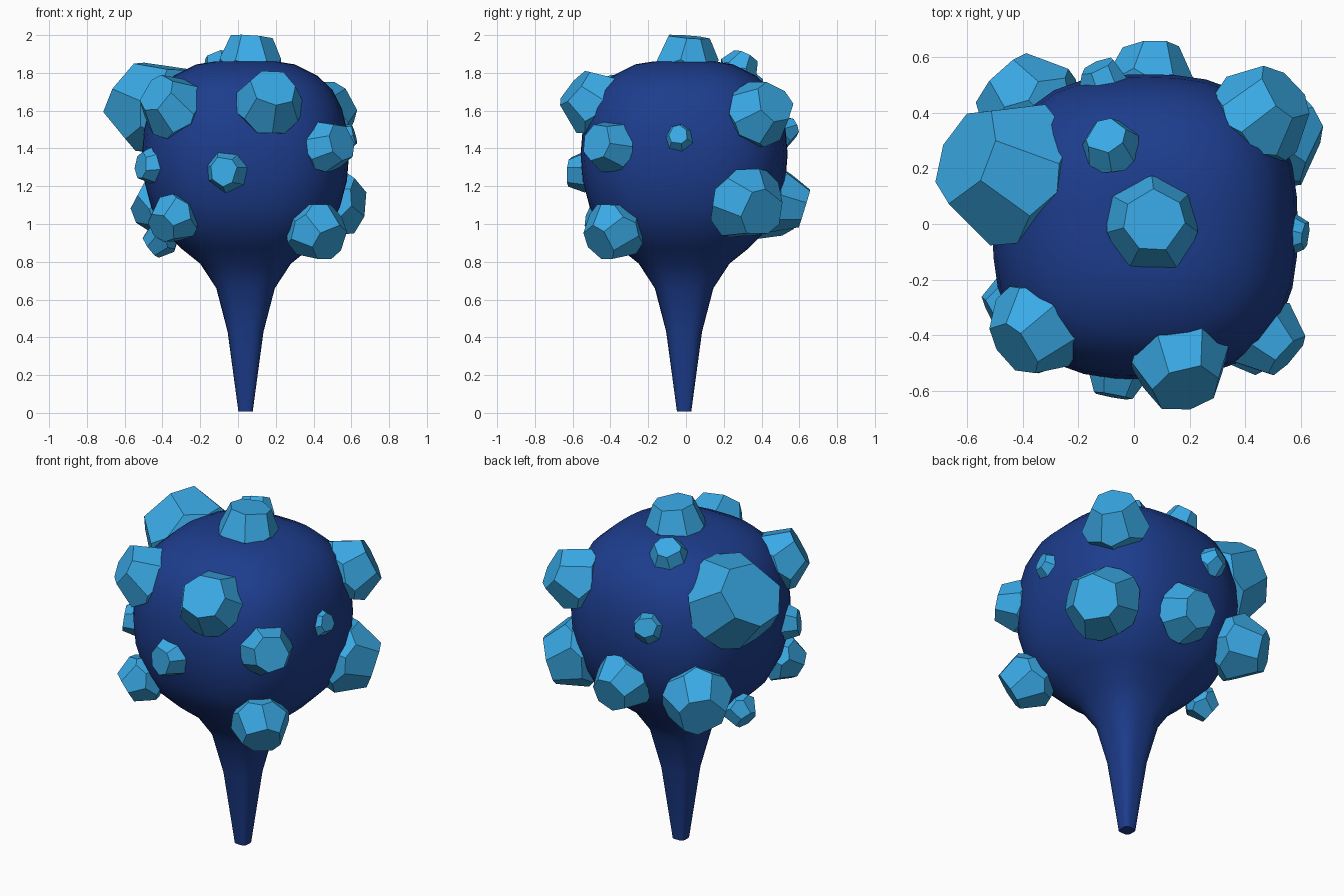
import bpy, bmesh, math, random
from mathutils import Vector, Matrix

cube = bpy.data.objects.get("Cube")
if cube:
    bpy.data.objects.remove(cube)


def material(name, rgb):
    mat = bpy.data.materials.new(name)
    mat.use_nodes = True
    mat.diffuse_color = (*rgb, 1)
    mat.node_tree.nodes["Principled BSDF"].inputs["Base Color"].default_value = (*rgb, 1)
    return mat


def add_object(name, bm, mat):
    bmesh.ops.recalc_face_normals(bm, faces=bm.faces)
    mesh = bpy.data.meshes.new(name)
    bm.to_mesh(mesh)
    bm.free()
    mesh.materials.append(mat)
    obj = bpy.data.objects.new(name, mesh)
    bpy.context.collection.objects.link(obj)
    return obj


navy = material("navy_blue", (0.012, 0.046, 0.265))
sky = material("sky_blue", (0.042, 0.40, 0.79))
AXIS = Vector((0.04, -0.01, 0))

# Body: rounded-square rings tapering into a thin stalk (half width, height)
profile = [(0.038, 0.008), (0.095, 0.43), (0.155, 0.66), (0.24, 0.79),
           (0.34, 0.87), (0.44, 0.97), (0.5, 1.09), (0.537, 1.23),
           (0.548, 1.37), (0.537, 1.5), (0.51, 1.61), (0.46, 1.71),
           (0.38, 1.785), (0.26, 1.845), (0.16, 1.861)]
SIDES = 32


def ring_point(half, z, i):
    a = math.tau * i / SIDES
    c, s = abs(math.cos(a)), abs(math.sin(a))
    power = 2.65 + 2 * max(0, 0.6 - z)      # the stalk is squarer near its foot
    r = half / (c ** power + s ** power) ** (1 / power)
    return AXIS + Vector((r * math.cos(a), r * math.sin(a), z))


bm = bmesh.new()
rings = [[bm.verts.new(ring_point(h, z, i)) for i in range(SIDES)] for h, z in profile]
for low, high in zip(rings, rings[1:]):
    for i in range(SIDES):
        j = (i + 1) % SIDES
        bm.faces.new((low[i], low[j], high[j], high[i]))
bm.faces.new(rings[0])
bm.faces.new(rings[-1])
body = add_object("body_and_stalk", bm, navy)
bpy.context.view_layer.objects.active = body
body.select_set(True)
bpy.ops.object.shade_smooth_by_angle(angle=math.radians(35))
body.select_set(False)


# Nodules: a block cut by planes into a faceted lump with a broad outward cap
def nodule(name, x, y, z, size, seed):
    rng = random.Random(seed)
    bm = bmesh.new()
    bmesh.ops.create_cube(bm, size=4)
    spin = rng.uniform(0, 360)
    planes = [(rng.uniform(83, 88), spin, 0.83), (-90, 0, 0.83)]
    for elevation, count, offset in ((22, 7, 0), (-32, 7, 25)):
        for k in range(count):
            planes.append((elevation + rng.uniform(-6, 6),
                           spin + offset + 360 * k / count + rng.uniform(-6, 6),
                           rng.uniform(0.88, 0.92)))
    for elevation, turn, distance in planes:
        e, t = math.radians(elevation), math.radians(turn)
        n = Vector((math.cos(e) * math.cos(t), math.cos(e) * math.sin(t), math.sin(e)))
        cut = bmesh.ops.bisect_plane(bm, geom=bm.verts[:] + bm.edges[:] + bm.faces[:],
                                     plane_co=n * distance, plane_no=n, clear_outer=True)
        edges = [g for g in cut["geom_cut"] if isinstance(g, bmesh.types.BMEdge)]
        if edges:
            bmesh.ops.contextual_create(bm, geom=edges)
    centre = Vector((x, y, z))
    outward = centre - AXIS - Vector((0, 0, 1.3))
    turn = outward.to_track_quat("Z", "Y").to_matrix().to_4x4()
    bm.transform(Matrix.Translation(centre) @ turn @ Matrix.Scale(size, 4))
    add_object(name, bm, sky)


nodules = {
    "crown": (0.065, 0.005, 1.86, 0.158),
    "crown_small": (-0.085, 0.28, 1.815, 0.1),
    "right_large": (-0.435, 0.185, 1.61, 0.25),
    "front_upper": (0.165, -0.48, 1.635, 0.173),
    "front_small": (-0.06, -0.53, 1.28, 0.107),
    "front_right_upper": (-0.345, -0.37, 1.62, 0.165),
    "front_right_lower": (-0.34, -0.40, 1.03, 0.13),
    "right_small": (-0.44, -0.285, 1.31, 0.1),
    "front_left_middle": (0.465, -0.40, 1.41, 0.138),
    "front_left_lower": (0.41, -0.38, 0.965, 0.155),
    "left_small": (0.555, -0.035, 1.455, 0.077),
    "back_left_lower": (0.485, 0.315, 1.11, 0.19),
    "back_left_upper": (0.45, 0.385, 1.58, 0.17),
    "back_right_lower": (-0.37, 0.42, 1.105, 0.18),
    "back_lower": (0.06, 0.505, 1.12, 0.155),
    "back_small": (-0.11, 0.505, 1.49, 0.085),
    "right_underside": (-0.405, 0.08, 0.925, 0.092),
}
for seed, (place, spec) in enumerate(nodules.items()):
    nodule("nodule_" + place, *spec, seed)
